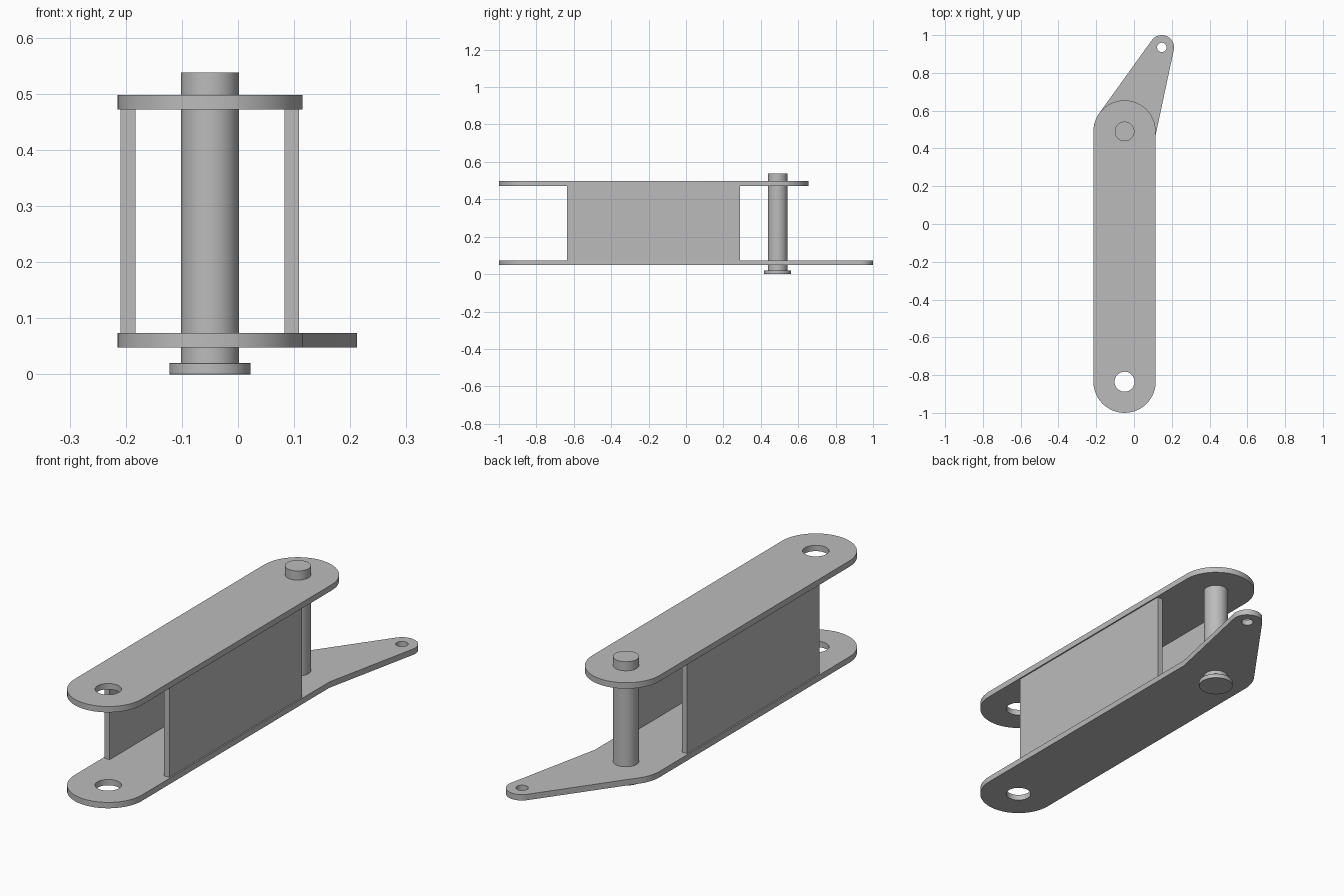
import bpy, bmesh
from math import sin, cos, pi, atan2, acos, hypot, radians

if "Cube" in bpy.data.objects:
    bpy.data.objects.remove(bpy.data.objects["Cube"])

steel = bpy.data.materials.new("grey steel")
steel.use_nodes = True
steel.diffuse_color = (0.5, 0.5, 0.5, 1)
steel.node_tree.nodes["Principled BSDF"].inputs["Base Color"].default_value = (0.5, 0.5, 0.5, 1)

# Shared layout
CX, REAR, FRONT, R = -0.05, 0.49, -0.835, 0.165
HOLE_R, THICK = 0.053, 0.026
EAR_X, EAR_Y, EAR_R = 0.147, 0.935, 0.065
LOW_Z, HIGH_Z = 0.048, 0.472


def arc(x, y, r, a0, a1, n=24):
    return [(x + r * cos(a0 + (a1 - a0) * i / n), y + r * sin(a0 + (a1 - a0) * i / n))
            for i in range(n + 1)]


def circle(x, y, r, n=40):
    return arc(x, y, r, 0, 2 * pi, n)[:-1]


def finish(obj):
    obj.data.materials.append(steel)
    bpy.ops.object.select_all(action='DESELECT')
    obj.select_set(True)
    bpy.context.view_layer.objects.active = obj
    bpy.ops.object.shade_smooth_by_angle(angle=radians(30))


def add_plate(name, loops, z0, thick):
    """Extrude an outline, with any further loops cut out as holes."""
    bm = bmesh.new()
    for loop in loops:
        vs = [bm.verts.new((x, y, z0)) for x, y in loop]
        for a, b in zip(vs, vs[1:] + vs[:1]):
            bm.edges.new((a, b))
    bmesh.ops.triangle_fill(bm, use_beauty=True, edges=bm.edges[:], normal=(0, 0, 1))
    out = bmesh.ops.extrude_face_region(bm, geom=bm.faces[:], use_keep_orig=True)
    top = [g for g in out["geom"] if isinstance(g, bmesh.types.BMVert)]
    bmesh.ops.translate(bm, verts=top, vec=(0, 0, thick))
    bmesh.ops.recalc_face_normals(bm, faces=bm.faces[:])
    me = bpy.data.meshes.new(name)
    bm.to_mesh(me)
    bm.free()
    obj = bpy.data.objects.new(name, me)
    bpy.context.collection.objects.link(obj)
    finish(obj)
    return obj


# Upper link plate: a rounded slot shape with one open hole
front_cap = arc(CX, FRONT, R, pi, 2 * pi)
front_hole = circle(CX, FRONT, HOLE_R)
add_plate("upper_plate", [front_cap + arc(CX, REAR, R, 0, pi), front_hole], HIGH_Z, THICK)

# Lower link plate: the same shape with a tapering ear tangent to its rear end
dx, dy = EAR_X - CX, EAR_Y - REAR
heading = atan2(dy, dx)
spread = acos((R - EAR_R) / hypot(dx, dy))
right, left = heading - spread, heading + spread
kink = (CX + R, REAR + R * (1 - cos(right)) / sin(right))
outline = (front_cap + [kink] + arc(EAR_X, EAR_Y, EAR_R, right, left)
           + arc(CX, REAR, R, left, pi, 10))
add_plate("lower_plate", [outline, front_hole, circle(EAR_X, EAR_Y, 0.025)], LOW_Z, THICK)

# Upright side walls between the plates
for name, x0 in (("right_wall", -0.209), ("left_wall", 0.083)):
    x1 = x0 + THICK
    add_plate(name, [[(x0, -0.635), (x1, -0.635), (x1, 0.29), (x0, 0.29)]],
              LOW_Z + THICK, HIGH_Z - LOW_Z - THICK)

# Rear pin and its head
add_plate("pin_shaft", [circle(CX, REAR, 0.052)], 0.015, 0.523)
head = add_plate("pin_head", [circle(CX, REAR, 0.0725)], 0, 0.02)
bevel = head.modifiers.new("soft_rim", 'BEVEL')
bevel.width, bevel.segments, bevel.limit_method = 0.003, 2, 'ANGLE'
